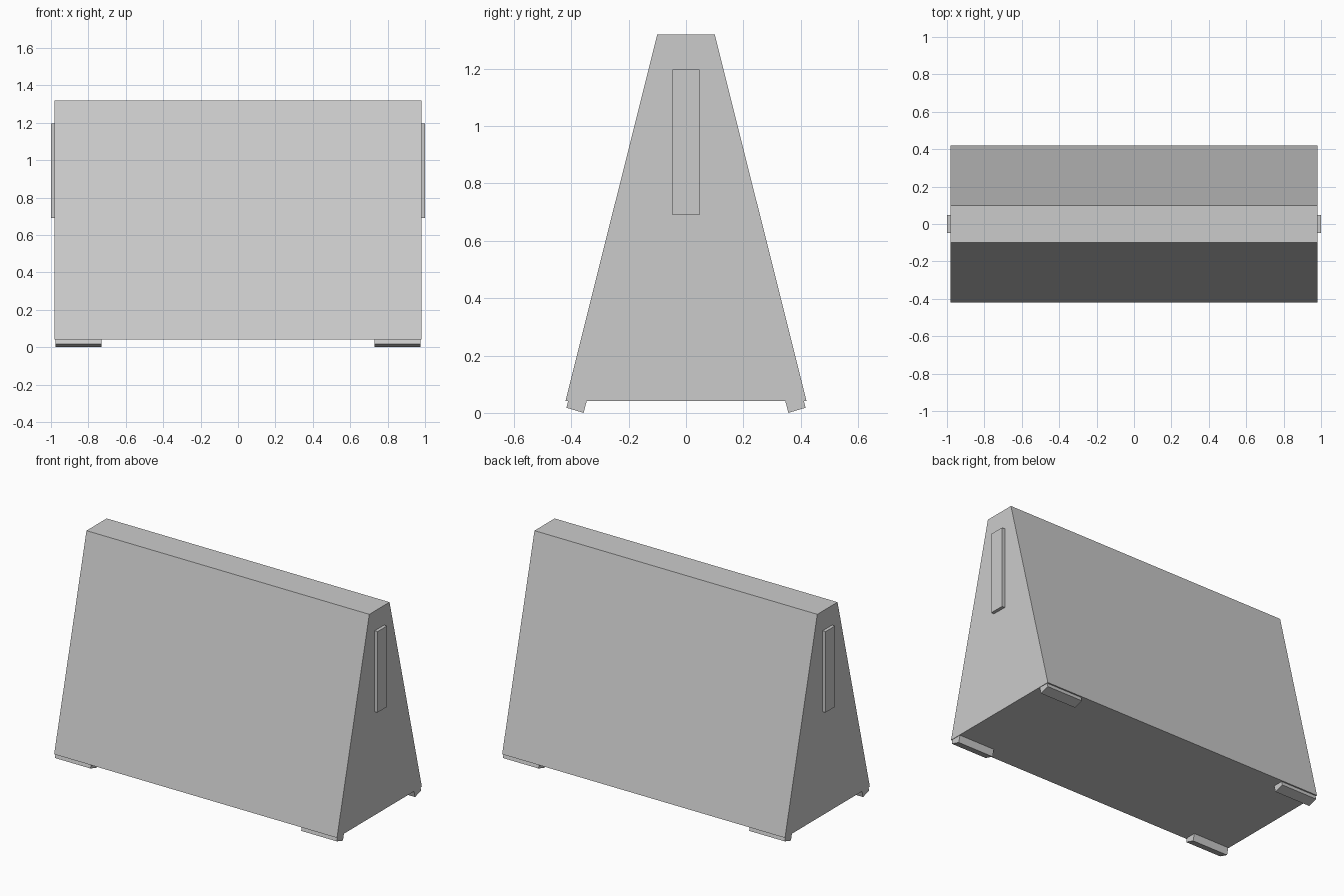
import bpy, bmesh

if "Cube" in bpy.data.objects:
    bpy.data.objects.remove(bpy.data.objects["Cube"])


def prism(name, profile, x0, x1):
    """Extrude a closed (y, z) profile from x0 to x1."""
    bm = bmesh.new()
    face = bm.faces.new([bm.verts.new((x0, y, z)) for y, z in profile])
    ext = bmesh.ops.extrude_face_region(bm, geom=[face])["geom"]
    moved = [v for v in ext if isinstance(v, bmesh.types.BMVert)]
    bmesh.ops.translate(bm, verts=moved, vec=(x1 - x0, 0, 0))
    bmesh.ops.recalc_face_normals(bm, faces=bm.faces)
    mesh = bpy.data.meshes.new(name)
    bm.to_mesh(mesh)
    bm.free()
    obj = bpy.data.objects.new(name, mesh)
    bpy.context.collection.objects.link(obj)
    return obj


def mirror(obj, x=False, y=False):
    mod = obj.modifiers.new("mirror", "MIRROR")
    mod.use_axis = (x, y, False)
    mod.use_mirror_merge = False


# Tapered cabinet
prism("body", [(-0.42, 0.042), (0.42, 0.042), (0.10, 1.32), (-0.10, 1.32)], -0.98, 0.98)

# Raised strip on each end
strip = prism("end_strips", [(-0.047, 0.69), (0.047, 0.69), (0.047, 1.197), (-0.047, 1.197)], 0.98, 1.0)
mirror(strip, x=True)

# Four tilted feet, square to the sloping sides
feet = prism("feet", [(0.357, 0.0), (0.417, 0.018), (0.411, 0.042), (0.346, 0.042)], 0.73, 0.977)
mirror(feet, x=True, y=True)
